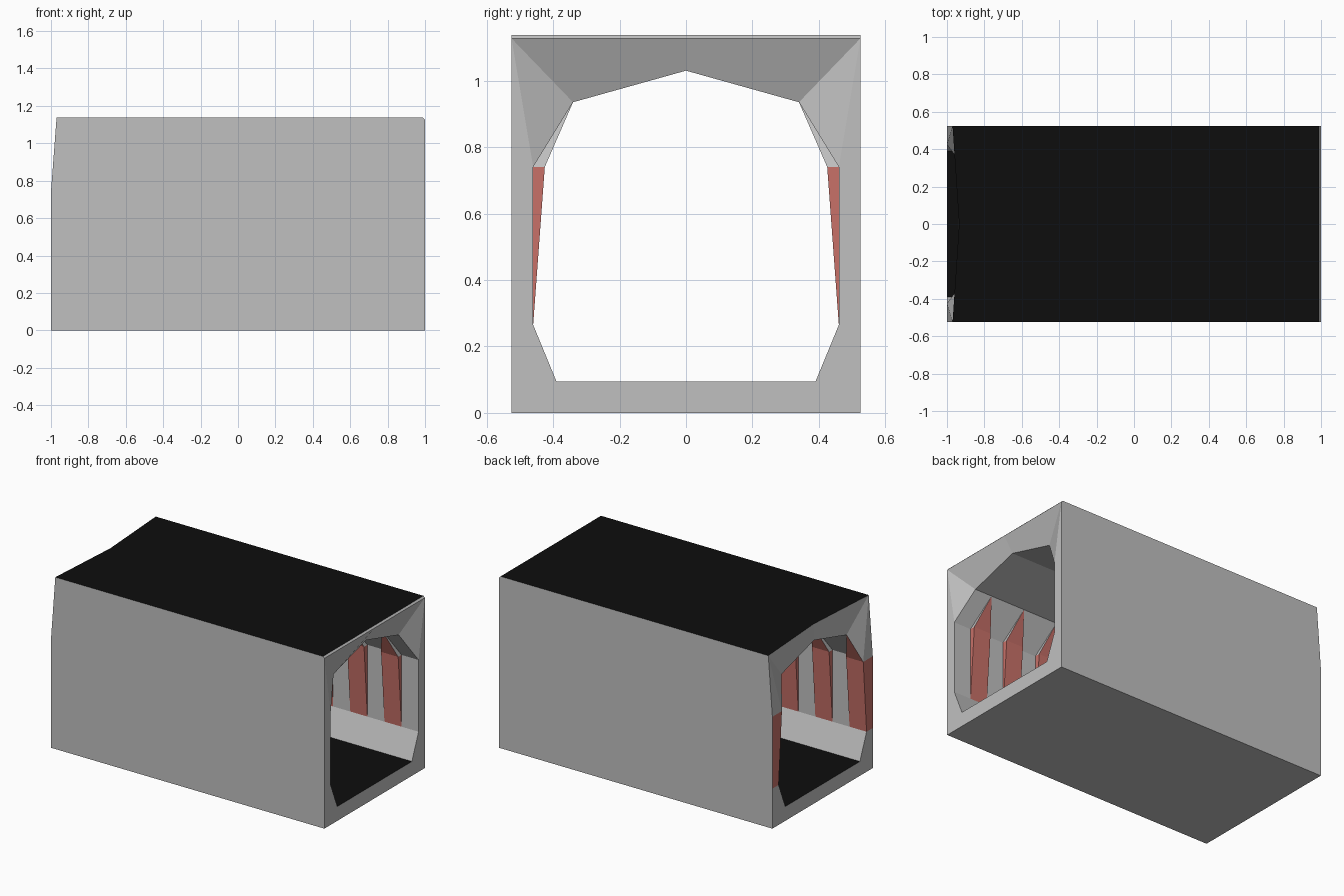
import bpy, bmesh
from mathutils import Vector

if "Cube" in bpy.data.objects:
    bpy.data.objects.remove(bpy.data.objects["Cube"])


def material(name, col):
    m = bpy.data.materials.new(name)
    m.diffuse_color = (*col, 1)
    m.use_nodes = True
    m.node_tree.nodes["Principled BSDF"].inputs["Base Color"].default_value = m.diffuse_color
    return m


GRAY = material("light gray", (0.53, 0.53, 0.53))
RED = material("muted red", (0.58, 0.165, 0.14))
BLACK = material("black", (0.004, 0.004, 0.004))


class Part:
    """Collects flat faces, each turned to face a given direction."""
    def __init__(self, name, *mats):
        self.name, self.mats, self.bm = name, mats, bmesh.new()

    def face(self, pts, toward, mat=0):
        f = self.bm.faces.new([self.bm.verts.new(p) for p in pts])
        f.normal_update()
        if f.normal.dot(Vector(toward)) < 0:
            f.normal_flip()
        f.material_index = mat

    def finish(self):
        bmesh.ops.remove_doubles(self.bm, verts=self.bm.verts, dist=1e-4)
        me = bpy.data.meshes.new(self.name)
        self.bm.to_mesh(me)
        self.bm.free()
        for m in self.mats:
            me.materials.append(m)
        bpy.context.collection.objects.link(bpy.data.objects.new(self.name, me))


W, TOP, EDGE = 0.525, 1.137, 1.127        # outer half width, roof and eave heights
FLOOR_Y, FLOOR_Z = 0.39, 0.095            # floor edge
WALL_Y, WALL_Z0, WALL_Z1 = 0.46, 0.265, 0.74
RIB_Y = 0.425                             # top of leaning red panels
ARCH_Y, ARCH_Z, APEX_Z = 0.34, 0.935, 1.03
P = 0.125                                 # panel width
AX = 1 - P / 2                            # x of the ceiling ends

shell = Part("outer_shell", GRAY, RED)
roof = Part("roof", BLACK)
floor = Part("floor", BLACK)
walls = Part("inner_wall_panels", GRAY, RED)
ceiling = Part("ceiling", GRAY)

# underside and floor
shell.face([(-1, -W, 0), (1, -W, 0), (1, W, 0), (-1, W, 0)], (0, 0, -1))
floor.face([(x, y, FLOOR_Z) for x, y in
            ((-1, -FLOOR_Y), (1, -FLOOR_Y), (1, FLOOR_Y), (-1, FLOOR_Y))], (0, 0, 1))

# thin eave strip along the right end
shell.face([(1, -W, EDGE), (1, W, EDGE), (0.99, W, TOP), (0.99, -W, TOP)], (1, 0, 1))

for s in (-1, 1):
    # roof half, notched at the left end
    roof.face([(-0.97, s * W, TOP), (0.99, s * W, TOP), (0.99, 0, TOP),
               (-0.935, 0, TOP)], (0, 0, 1))
    # outer side wall
    shell.face([(-1, s * W, 0), (1, s * W, 0), (1, s * W, EDGE), (0.99, s * W, TOP),
                (-0.97, s * W, TOP), (-1, s * W, WALL_Z1)], (0, s, 0))

    # end frames
    for e, inner, corner, mid, tz, mat in (
            (1, WALL_Y, 1, 1, EDGE, 0), (-1, RIB_Y, -0.97, -0.935, TOP, 1)):
        shell.face([(e, s * y, z) for y, z in
                    ((W, 0), (W, WALL_Z0), (WALL_Y, WALL_Z0), (FLOOR_Y, FLOOR_Z),
                     (0, FLOOR_Z), (0, 0))], (e, 0, 0))
        shell.face([(e, s * y, z) for y, z in
                    ((W, WALL_Z0), (WALL_Y, WALL_Z0), (inner, WALL_Z1), (W, WALL_Z1))],
                   (e, 0, 0), mat)
        arch = (e * AX, s * ARCH_Y, ARCH_Z)
        top = (corner, s * W, tz)
        low, rim = (e, s * W, WALL_Z1), (e, s * inner, WALL_Z1)
        shell.face([low, rim, top], (e, 0, 0))
        shell.face([rim, arch, top], (e, 0, 0))
        shell.face([arch, (e * AX, 0, APEX_Z), (mid, 0, tz), top], (e, 0, 0))

    # sloping skirting and ceiling half
    walls.face([(-1, s * FLOOR_Y, FLOOR_Z), (1, s * FLOOR_Y, FLOOR_Z),
                (1, s * WALL_Y, WALL_Z0), (-1, s * WALL_Y, WALL_Z0)], (0, -s, 0))
    ceiling.face([(-AX, s * ARCH_Y, ARCH_Z), (AX, s * ARCH_Y, ARCH_Z),
                  (AX, 0, APEX_Z), (-AX, 0, APEX_Z)], (0, 0, -1))

    # alternating leaning red and upright gray panels, each with a pointed top
    for i in range(16):
        x0, x1 = -1 + i * P, -1 + (i + 1) * P
        red = i % 2 == 0
        y = s * (RIB_Y if red else WALL_Y)
        tip = ((x0 + x1) / 2, s * ARCH_Y, ARCH_Z)
        a, b = (x0, y, WALL_Z1), (x1, y, WALL_Z1)
        walls.face([(x0, s * WALL_Y, WALL_Z0), (x1, s * WALL_Y, WALL_Z0), b, a],
                   (0, -s, 0), int(red))
        walls.face([a, b, tip], (0, -s, 0), int(red))
        if i == 15:
            continue
        # seam to the next panel: red cheek, gray sliver, gray gusset
        back, front = (x1, s * WALL_Y, WALL_Z1), (x1, s * RIB_Y, WALL_Z1)
        nxt = (tip[0] + P, tip[1], tip[2])
        side = 1 if red else -1
        walls.face([(x1, s * WALL_Y, WALL_Z0), back, front], (side, 0, 0), 1)
        walls.face([back, front, tip if red else nxt], (side, 0, 0))
        walls.face([back, tip, nxt], (0, -s, 0))

for p in (shell, roof, floor, walls, ceiling):
    p.finish()
